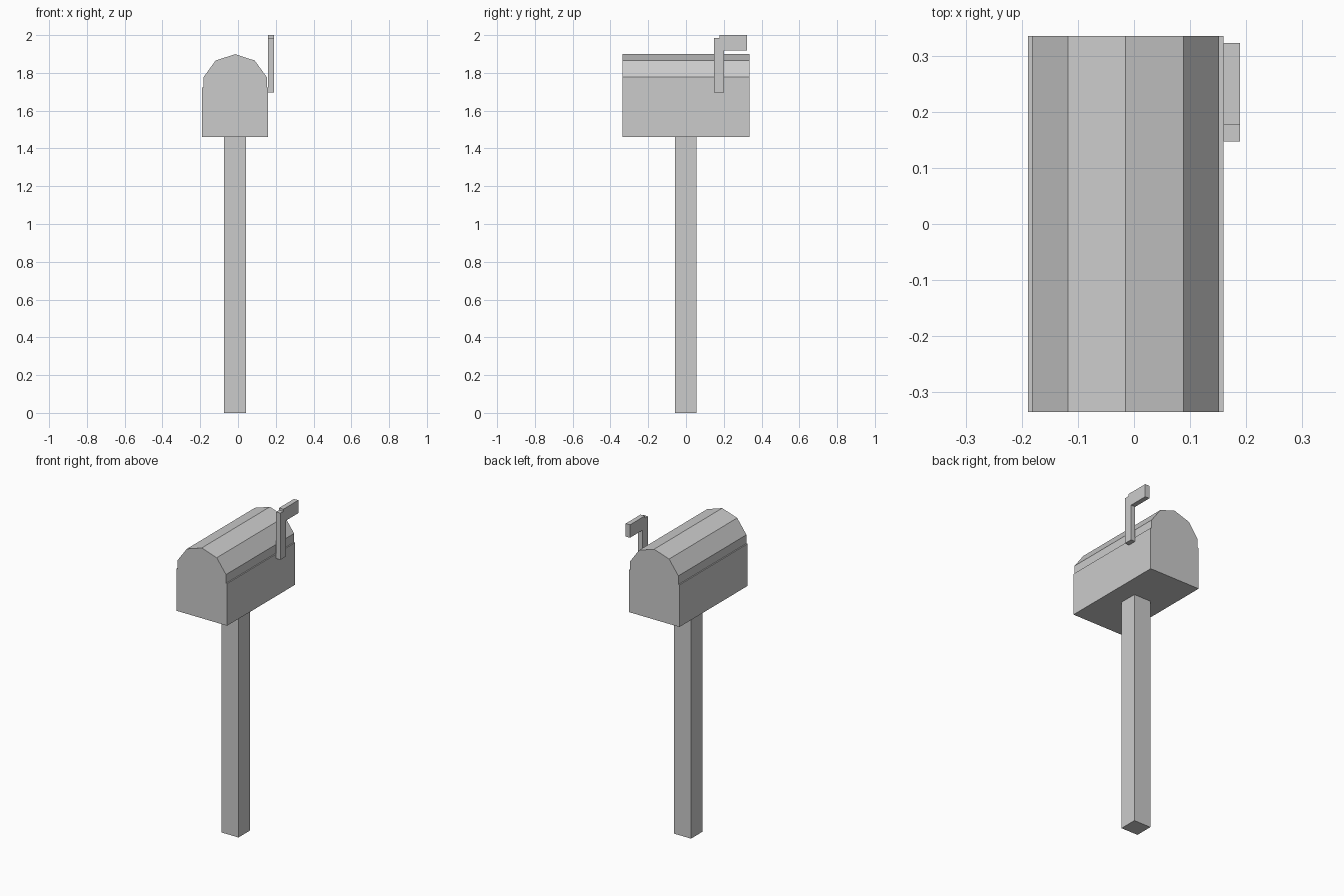
import bpy
import bmesh
from math import cos, sin, radians
from mathutils import Vector

cube = bpy.data.objects.get("Cube")
if cube:
    bpy.data.objects.remove(cube, do_unlink=True)

# Single plain grey material
grey = bpy.data.materials.new("light grey")
grey.use_nodes = True
colour = (0.6, 0.6, 0.6, 1)
grey.diffuse_color = colour
grey.node_tree.nodes["Principled BSDF"].inputs["Base Color"].default_value = colour


def finish(name, bm):
    bmesh.ops.recalc_face_normals(bm, faces=bm.faces)
    mesh = bpy.data.meshes.new(name)
    bm.to_mesh(mesh)
    bm.free()
    mesh.materials.append(grey)
    obj = bpy.data.objects.new(name, mesh)
    bpy.context.collection.objects.link(obj)
    return obj


def box(name, low, high):
    low, high = Vector(low), Vector(high)
    bm = bmesh.new()
    bmesh.ops.create_cube(bm, size=1)
    bmesh.ops.scale(bm, vec=high - low, verts=bm.verts)
    bmesh.ops.translate(bm, vec=(low + high) / 2, verts=bm.verts)
    return finish(name, bm)


def prism(name, profile, y0, y1):
    """Extrude an (x, z) outline along y."""
    bm = bmesh.new()
    face = bm.faces.new([bm.verts.new((x, y0, z)) for x, z in profile])
    result = bmesh.ops.extrude_face_region(bm, geom=[face], use_keep_orig=True)
    verts = [v for v in result["geom"] if isinstance(v, bmesh.types.BMVert)]
    bmesh.ops.translate(bm, vec=(0, y1 - y0, 0), verts=verts)
    return finish(name, bm)


centre_x = -0.015
half_length = 0.336
body_top = 1.723
radius = 0.176

# Square post and box body
box("post", (centre_x - 0.058, -0.057, 0), (centre_x + 0.058, 0.055, 1.46))
box("box_body", (-0.19, -half_length, 1.46), (0.16, half_length, body_top))

# Rounded lid: upper part of a ten-sided barrel resting on the body
arc = [(centre_x + radius * cos(radians(a)), body_top + radius * sin(radians(a)))
       for a in range(18, 163, 36)]
lid = [(arc[0][0], body_top)] + arc + [(arc[-1][0], body_top)]
prism("rounded_lid", lid, -half_length, half_length)

# Raised flag on the left side
box("flag_pole", (0.16, 0.148, 1.695), (0.19, 0.201, 1.986))
box("flag_arm", (0.16, 0.177, 1.919), (0.19, 0.324, 2.0))
